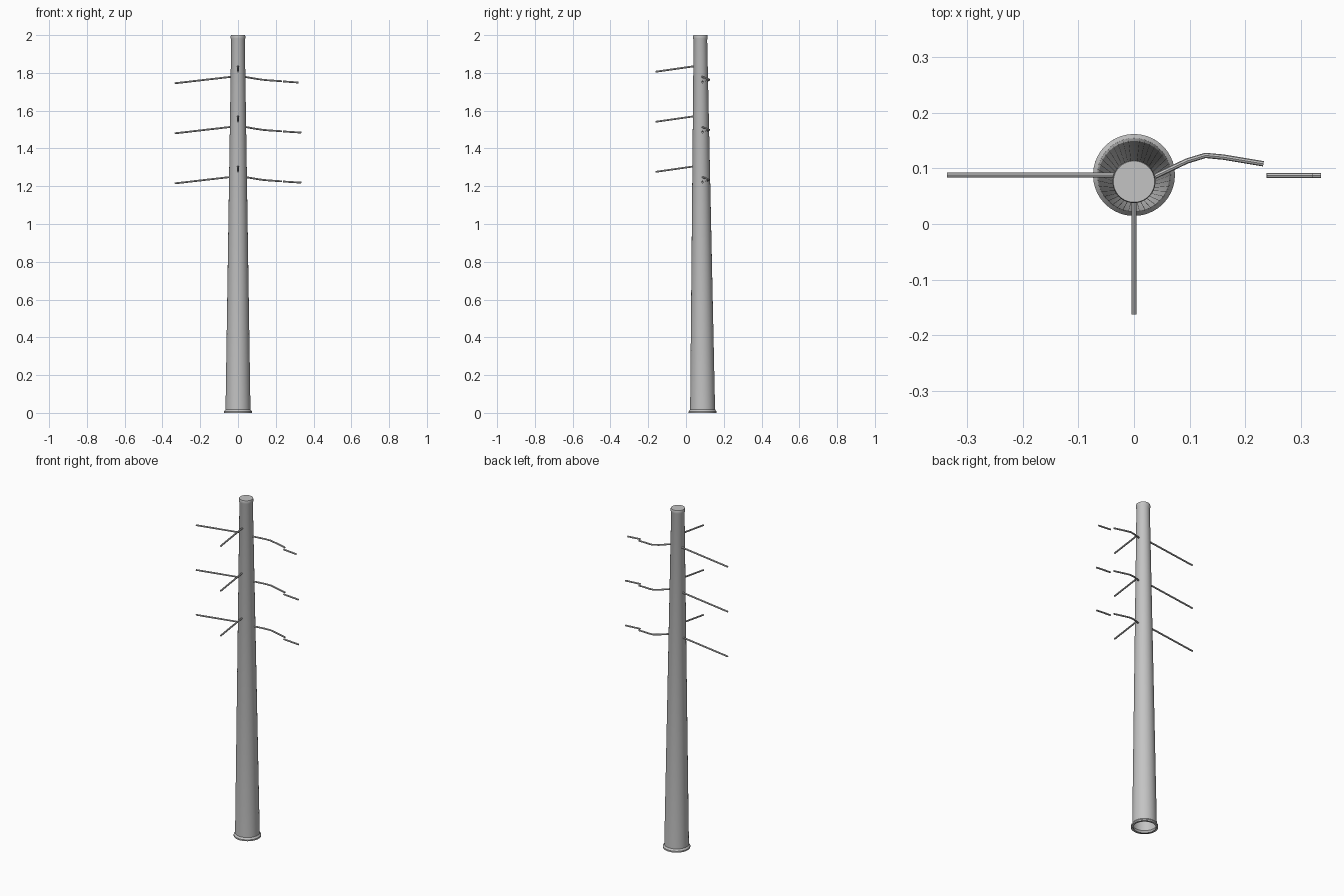
import bpy
import bmesh
import math
from mathutils import Vector

if "Cube" in bpy.data.objects:
    bpy.data.objects.remove(bpy.data.objects["Cube"])


def material(name, value):
    mat = bpy.data.materials.new(name)
    mat.use_nodes = True
    color = (value, value, value, 1)
    mat.diffuse_color = color
    mat.node_tree.nodes["Principled BSDF"].inputs["Base Color"].default_value = color
    return mat


gray = material("weathered gray", 0.55)


def skin(name, rings, cap_start, cap_end):
    """Join a list of equal point rings into one smooth tube."""
    bm = bmesh.new()
    loops = [[bm.verts.new(p) for p in ring] for ring in rings]
    n = len(loops[0])
    for a, b in zip(loops, loops[1:]):
        for i in range(n):
            j = (i + 1) % n
            bm.faces.new((a[i], a[j], b[j], b[i]))
    if cap_start:
        bm.faces.new(loops[0][::-1])
    if cap_end:
        bm.faces.new(loops[-1])
    mesh = bpy.data.meshes.new(name)
    bm.to_mesh(mesh)
    bm.free()
    mesh.materials.append(gray)
    obj = bpy.data.objects.new(name, mesh)
    bpy.context.collection.objects.link(obj)
    bpy.ops.object.select_all(action="DESELECT")
    obj.select_set(True)
    bpy.context.view_layer.objects.active = obj
    bpy.ops.object.shade_smooth_by_angle(angle=math.radians(35))
    return obj


def circle(center, radius, u, v, sides):
    angles = [2 * math.pi * i / sides for i in range(sides)]
    return [center + radius * (u * math.cos(a) + v * math.sin(a)) for a in angles]


def twig(name, points, radius=0.0048):
    """Thin round rod along a path."""
    pts = [Vector(p) for p in points]
    rings = []
    for i, p in enumerate(pts):
        d = (pts[min(i + 1, len(pts) - 1)] - pts[max(i - 1, 0)]).normalized()
        u = d.cross(Vector((0, 0, 1))).normalized()
        rings.append(circle(p, radius, u, u.cross(d), 8))
    # Ring winding follows the path direction
    rings = [r[::-1] for r in rings]
    skin(name, rings, True, True)


# Tapered, slightly leaning pole: open foot with flange, lipped top
profile = [(0, 0.061), (0, 0.0735), (0.008, 0.0735), (0.018, 0.066),
           (1.975, 0.036), (1.982, 0.0385), (1.995, 0.0385), (2, 0.037)]
X, Y = Vector((1, 0, 0)), Vector((0, 1, 0))
skin("pole", [circle(Vector((0, 0.088 - 0.006 * z, z)), r, X, Y, 40)
              for z, r in profile], False, True)

# Three tiers of branches, each with a detached tip on the left
for tier, z, tip in (("lower", 1.25, 0.335), ("middle", 1.515, 0.335),
                     ("upper", 1.78, 0.32)):
    twig(tier + "_right_branch", [(-0.03, 0.088, z), (-0.335, 0.088, z - 0.035)])
    twig(tier + "_front_branch", [(0, 0.055, z + 0.057), (0, -0.162, z + 0.026)])
    twig(tier + "_left_branch", [(0.03, 0.082, z), (0.095, 0.113, z - 0.011),
                                 (0.128, 0.123, z - 0.016), (0.16, 0.12, z - 0.019),
                                 (0.232, 0.108, z - 0.024)])
    twig(tier + "_left_tip", [(0.238, 0.087, z - 0.025), (tip, 0.087, z - 0.031)])
